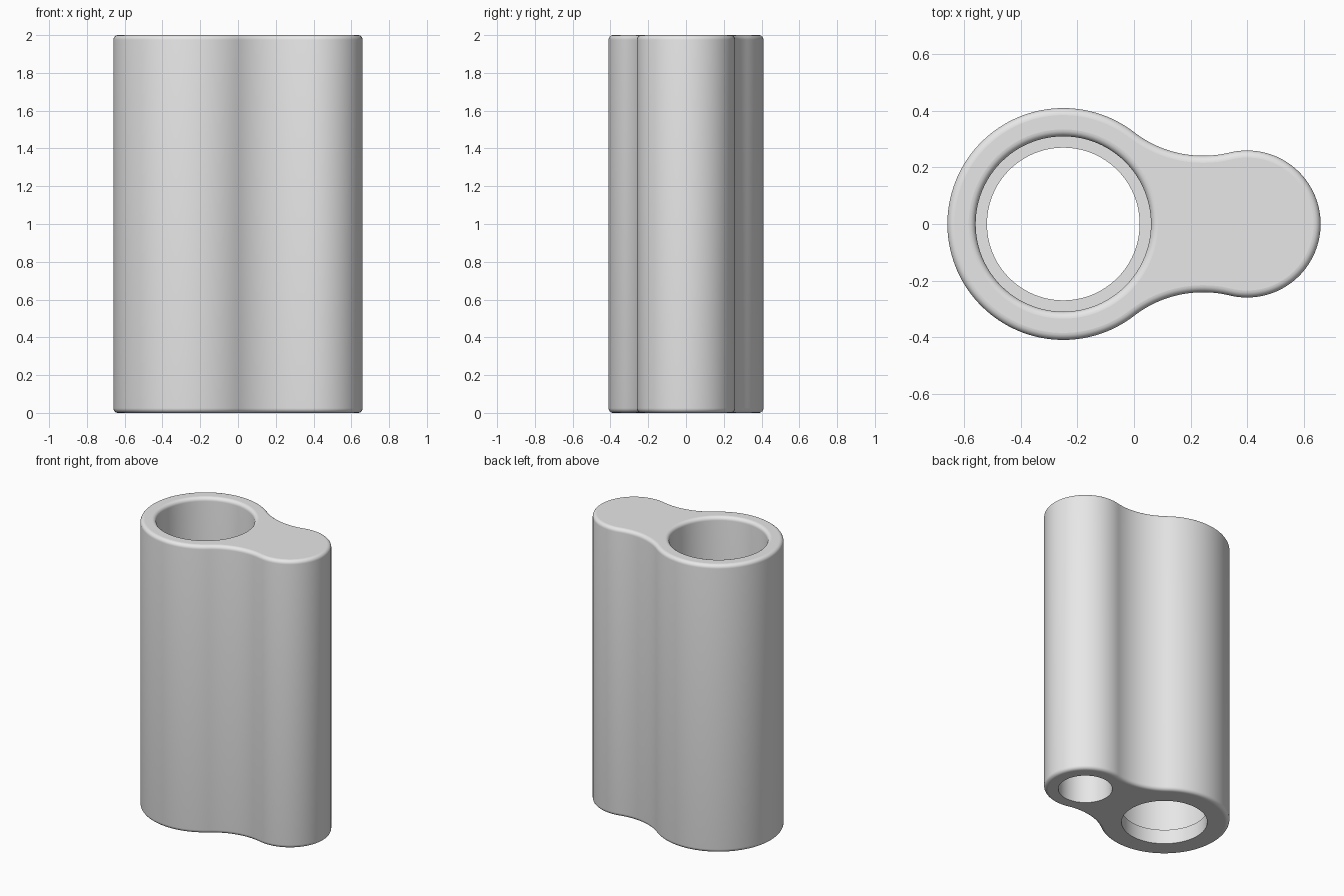
import bpy
import bmesh
from math import pi, sin, cos, atan2, sqrt, radians
from mathutils import Vector

if "Cube" in bpy.data.objects:
    bpy.data.objects.remove(bpy.data.objects["Cube"])

HEIGHT = 2.0
ROUND = 0.025
BIG, BIG_R = Vector((-0.25, 0)), 0.41
SMALL, SMALL_R = Vector((0.4, 0)), 0.26
WAIST_R = 0.4
STEPS = 6


def arc(centre, radius, start, end, count):
    """Points along an arc, both ends included."""
    angles = [start + (end - start) * i / count for i in range(count + 1)]
    return [centre + radius * Vector((cos(a), sin(a))) for a in angles]


def outline(inset):
    """Two lobes joined by tangent concave waists, shrunk by inset."""
    gap = SMALL.x - BIG.x
    a, b = BIG_R + WAIST_R, SMALL_R + WAIST_R
    dx = (gap**2 + a**2 - b**2) / (2 * gap)
    dy = sqrt(a**2 - dx**2)
    waist = BIG + Vector((dx, dy))
    t_big = atan2(dy, dx)
    t_small = atan2(dy, dx - gap)
    upper = arc(SMALL, SMALL_R - inset, 0, t_small, 36)
    upper += arc(waist, WAIST_R + inset, t_small - pi, t_big - pi, 24)[1:]
    upper += arc(BIG, BIG_R - inset, t_big, pi, 48)[1:]
    lower = [Vector((p.x, -p.y)) for p in reversed(upper[1:-1])]
    return upper + lower


def circle(centre, radius):
    return arc(centre, radius, 0, 2 * pi, 96)[:-1]


def skin(bm, sections):
    """Join a list of (points, z) sections with quads; return end rings."""
    rings = [[bm.verts.new((p.x, p.y, z)) for p in pts] for pts, z in sections]
    for r0, r1 in zip(rings, rings[1:]):
        for i in range(len(r0)):
            j = (i + 1) % len(r0)
            bm.faces.new((r0[i], r0[j], r1[j], r1[i]))
    return rings[0], rings[-1]


def cap(bm, *rings):
    """Fill a flat face bounded by an outer ring and any hole rings."""
    edges = [bm.edges.get((r[i - 1], r[i])) for r in rings for i in range(len(r))]
    bmesh.ops.triangle_fill(bm, edges=edges, use_beauty=True)


bm = bmesh.new()
quarter = [i / STEPS * pi / 2 for i in range(STEPS + 1)]

# Outer wall with rounded rims
wall = [(outline(ROUND * (1 - sin(t))), ROUND * (1 - cos(t))) for t in quarter]
wall += [(outline(ROUND * (1 - cos(t))), HEIGHT - ROUND * (1 - sin(t))) for t in quarter]
bottom, top = skin(bm, wall)

# Large stepped through-bore with a rounded mouth and a ledge near the base
bore = [(circle(BIG, 0.31 + ROUND * (1 - cos(t))), HEIGHT - ROUND * (1 - sin(t)))
        for t in reversed(quarter)]
bore += [(circle(BIG, 0.31), 0.1), (circle(BIG, 0.27), 0.1), (circle(BIG, 0.27), 0)]
bore_top, bore_bottom = skin(bm, bore)

# Small blind bore opening at the base
blind_bottom, blind_end = skin(bm, [(circle(SMALL, 0.17), 0), (circle(SMALL, 0.17), HEIGHT - 0.1)])

cap(bm, top, bore_top)
cap(bm, bottom, bore_bottom, blind_bottom)
cap(bm, blind_end)
bmesh.ops.recalc_face_normals(bm, faces=bm.faces)

mesh = bpy.data.meshes.new("two_bore_body")
bm.to_mesh(mesh)
bm.free()
body = bpy.data.objects.new("two_bore_body", mesh)
bpy.context.collection.objects.link(body)

# Plain grey material
grey = bpy.data.materials.new("plain_grey")
grey.use_nodes = True
grey.diffuse_color = (0.8, 0.8, 0.8, 1)
grey.node_tree.nodes["Principled BSDF"].inputs["Base Color"].default_value = (0.8, 0.8, 0.8, 1)
mesh.materials.append(grey)

# Smooth walls, flat caps
bpy.ops.object.select_all(action="DESELECT")
body.select_set(True)
bpy.context.view_layer.objects.active = body
bpy.ops.object.shade_smooth_by_angle(angle=radians(35))
for face in mesh.polygons:
    if abs(face.normal.z) > 0.999:
        face.use_smooth = False
